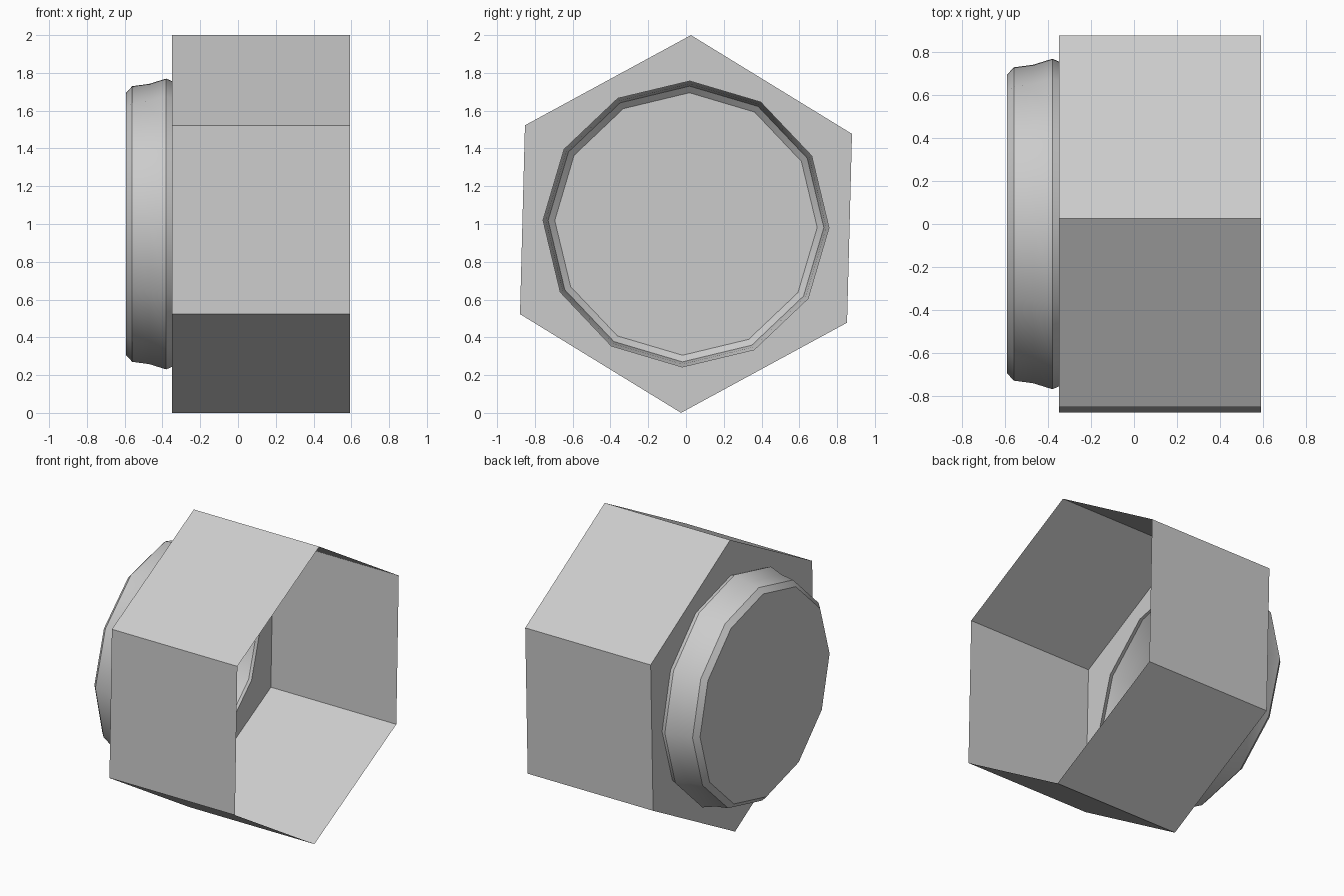
import bpy, bmesh, math

if "Cube" in bpy.data.objects:
    bpy.data.objects.remove(bpy.data.objects["Cube"], do_unlink=True)

TILT = math.radians(1.5)      # slight roll about the x axis
HOLE_R = 0.757
WALL_X = -0.35

grey = bpy.data.materials.new("plain grey")
grey.use_nodes = True
colour = (0.6, 0.6, 0.6, 1)
grey.diffuse_color = colour
grey.node_tree.nodes["Principled BSDF"].inputs["Base Color"].default_value = colour


def ring(bm, x, radius, sides):
    """Polygon of vertices around the x axis, first corner near the top."""
    verts = []
    for i in range(sides):
        a = TILT + i * math.tau / sides
        verts.append(bm.verts.new((x, radius * math.sin(a), 1 + radius * math.cos(a))))
    return verts


def loft(bm, a, b):
    n = len(a)
    for i in range(n):
        j = (i + 1) % n
        bm.faces.new((a[i], a[j], b[j], b[i]))


def finish(bm, name):
    mesh = bpy.data.meshes.new(name)
    bm.to_mesh(mesh)
    bm.free()
    mesh.materials.append(grey)
    obj = bpy.data.objects.new(name, mesh)
    bpy.context.collection.objects.link(obj)
    return obj


# Six-sided open shell with a holed end wall
bm = bmesh.new()
mouth = ring(bm, 0.592, 1.0, 6)
back = ring(bm, WALL_X, 1.0, 6)
hole = ring(bm, WALL_X, HOLE_R, 12)
loft(bm, back, mouth)
for i in range(6):
    j = (i + 1) % 6
    a, mid, b = hole[2 * i], hole[2 * i + 1], hole[2 * j]
    bm.faces.new((back[j], back[i], mid))
    bm.faces.new((back[i], a, mid))
    bm.faces.new((back[j], mid, b))
bmesh.ops.recalc_face_normals(bm, faces=bm.faces)
if bm.faces[0].normal.dot(bm.faces[0].calc_center_median() - (mouth[0].co + mouth[3].co) / 2) < 0:
    bmesh.ops.reverse_faces(bm, faces=bm.faces)
finish(bm, "hex_shell")

# Twelve-sided flared collar closed by a flat cap
bm = bmesh.new()
profile = [(WALL_X, HOLE_R), (-0.38, 0.77), (-0.47, 0.742), (-0.56, 0.73), (-0.592, 0.695)]
rings = [ring(bm, x, r, 12) for x, r in profile]
for a, b in zip(rings, rings[1:]):
    loft(bm, a, b)
cap = bm.faces.new(rings[-1])
bmesh.ops.recalc_face_normals(bm, faces=bm.faces)
if cap.normal.x > 0:
    bmesh.ops.reverse_faces(bm, faces=bm.faces)
collar = finish(bm, "end_collar")
bpy.ops.object.select_all(action='DESELECT')
collar.select_set(True)
bpy.context.view_layer.objects.active = collar
bpy.ops.object.shade_smooth_by_angle(angle=math.radians(30))
